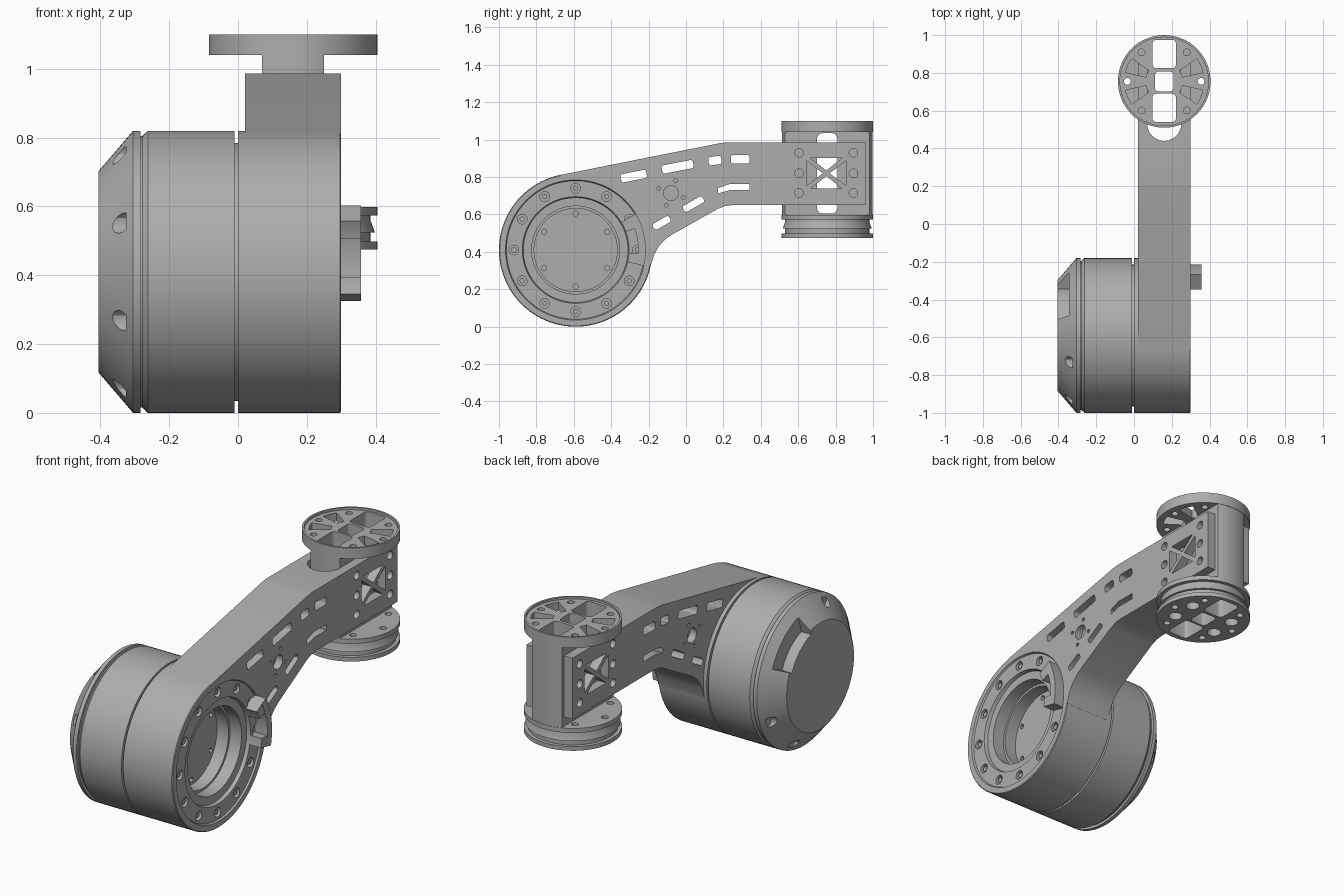
import bpy, bmesh
from math import sin, cos, pi, radians

old = bpy.data.objects.get("Cube")
if old:
    bpy.data.objects.remove(old)

metal = bpy.data.materials.new("grey_metal")
metal.use_nodes = True
GREY = (0.42, 0.42, 0.42, 1)
metal.diffuse_color = GREY
metal.node_tree.nodes["Principled BSDF"].inputs["Base Color"].default_value = GREY

HUB = (-0.59, 0.41)      # drum axis (y, z)
HEAD = (0.16, 0.755)     # wrist axis (x, y)


def prism(bm, pts, axis, lo, hi):
    """Extrude a 2D outline along x (points are y, z) or z (points are x, y)."""
    def place(p, t):
        return (t, *p) if axis == "x" else (*p, t)
    a = [bm.verts.new(place(p, lo)) for p in pts]
    b = [bm.verts.new(place(p, hi)) for p in pts]
    bm.faces.new(a)
    bm.faces.new(b[::-1])
    for i in range(len(pts)):
        j = (i + 1) % len(pts)
        bm.faces.new((a[i], b[i], b[j], a[j]))


def polar(c, r, deg):
    return (c[0] + r * cos(radians(deg)), c[1] + r * sin(radians(deg)))


def circle(c, r, n=24):
    return [polar(c, r, 360 * i / n) for i in range(n)]


def sector(c, r0, r1, a0, a1, n=12):
    angles = [a0 + (a1 - a0) * i / n for i in range(n + 1)]
    return [polar(c, r1, a) for a in angles] + [polar(c, r0, a) for a in angles[::-1]]


def slot(c, w, h, tilt=0, r=0.012):
    """Rounded rectangle, turned by tilt degrees."""
    pts = []
    for k, (sx, sy) in enumerate(((1, 1), (-1, 1), (-1, -1), (1, -1))):
        for i in range(4):
            pts.append(polar((sx * (w / 2 - r), sy * (h / 2 - r)), r, 90 * k + 30 * i))
    ct, st = cos(radians(tilt)), sin(radians(tilt))
    return [(c[0] + x * ct - y * st, c[1] + x * st + y * ct) for x, y in pts]


def finish(bm, name, angle=30):
    bmesh.ops.recalc_face_normals(bm, faces=bm.faces)
    mesh = bpy.data.meshes.new(name)
    bm.to_mesh(mesh)
    bm.free()
    mesh.materials.append(metal)
    obj = bpy.data.objects.new(name, mesh)
    bpy.context.collection.objects.link(obj)
    shade(mesh, angle)
    return obj


def shade(mesh, angle=30):
    mesh.shade_smooth()
    mesh.set_sharp_from_angle(angle=radians(angle))


def solid(name, shapes):
    """Make one object from (outline, axis, low, high) shapes."""
    bm = bmesh.new()
    for s in shapes:
        prism(bm, *s)
    return finish(bm, name)


def lathe(name, profile, centre, axis, n=96):
    """Spin (position, radius) pairs about an axis."""
    bm = bmesh.new()
    rings = []
    for t, r in profile:
        pts = circle(centre, r, n)
        rings.append([bm.verts.new((t, *p) if axis == "x" else (*p, t)) for p in pts])
    for a, b in zip(rings, rings[1:]):
        for i in range(n):
            j = (i + 1) % n
            bm.faces.new((a[i], a[j], b[j], b[i]))
    bm.faces.new(rings[0])
    bm.faces.new(rings[-1])
    return finish(bm, name)


def cut(targets, shapes, operation="DIFFERENCE"):
    cutter = solid("cutter", shapes)
    cutter.hide_render = True
    for obj in targets:
        mod = obj.modifiers.new("cut", "BOOLEAN")
        mod.operation, mod.object, mod.solver = operation, cutter, "EXACT"
        mod.use_self = True
        bpy.context.view_layer.update()
        deps = bpy.context.evaluated_depsgraph_get()
        mesh = bpy.data.meshes.new_from_object(obj.evaluated_get(deps))
        obj.modifiers.clear()
        obj.data = mesh
        shade(mesh)
    bpy.data.objects.remove(cutter)


# Motor drum: chamfered cap, grooves, hub ring and stepped recess
drum = lathe("motor_drum", [
    (-0.405, 0.293), (-0.305, 0.41), (-0.284, 0.41), (-0.284, 0.395), (-0.278, 0.395),
    (-0.262, 0.41), (-0.01, 0.41), (-0.01, 0.375), (0, 0.375), (0, 0.41), (0.296, 0.41),
    (0.3, 0.406), (0.3, 0.375), (0.29, 0.37), (0.29, 0.285), (0.27, 0.28), (0.27, 0.235),
    (0.2, 0.235), (0.2, 0.222), (0.13, 0.222)], HUB, "x")
holes = [(circle(polar(HUB, 0.33, 30 * i), 0.026, 16), "x", 0.25, 0.32) for i in range(12)]
holes += [(circle(polar(HUB, 0.195, 30 + 60 * i), 0.014, 12), "x", 0.1, 0.2) for i in range(6)]
# Cap pockets, plus the wide notch at the upper back
holes += [(circle(polar(HUB, 0.37, 22.5 + 45 * i), 0.03, 12), "x", -0.45, -0.325)
          for i in range(2, 8)]
holes.append((sector(HUB, 0.27, 0.45, 24, 73), "x", -0.45, -0.345))
cut([drum], holes)
solid("hub_bolts", [(circle(polar(HUB, 0.33, 30 * i), 0.014, 12), "x", 0.24, 0.283)
                    for i in range(12)])

# Curved connector bracket on the hub face
solid("connector_bracket", [
    (sector(HUB, 0.335, 0.375, -13, 31), "x", 0.28, 0.358),
    (sector(HUB, 0.285, 0.374, -13.1, -3), "x", 0.28, 0.357),
    (sector(HUB, 0.285, 0.374, 20, 31.1), "x", 0.28, 0.357)])

# Arm: bent plate shape wrapping the drum, with a fork at the wrist
arm = solid("arm", [([
    (-0.668, 0.812), (0.18, 0.981), (0.22, 0.986), (0.96, 0.986), (0.96, 0.65), (0.25, 0.65),
    (0.21, 0.645), (0.17, 0.63), (-0.07, 0.495), (-0.11, 0.468), (-0.145, 0.43),
    (-0.17, 0.385), (-0.187, 0.33), (-0.4, 0.35), (-0.59, 0.6)], "x", 0.02, 0.3)])
cut([arm], [(circle(HUB, 0.405, 96), "x", -0.1, 0.4)])
fork = [(0.25, 1.1), (0.07, 1.1)] + [polar((0.16, 0.53), 0.09, 180 + 15 * i) for i in range(13)]
cut([arm], [(fork, "z", 0.5, 1.1)])

windows = [slot((-0.28, 0.805), 0.14, 0.045, 11), slot((-0.045, 0.855), 0.17, 0.045, 11),
           slot((0.155, 0.888), 0.07, 0.045, 8), slot((0.29, 0.895), 0.1, 0.045),
           slot((0.04, 0.655), 0.12, 0.037, 30), slot((-0.13, 0.555), 0.1, 0.037, 30),
           [(0.17, 0.712), (0.235, 0.73), (0.34, 0.73), (0.34, 0.762), (0.23, 0.762),
            (0.17, 0.74)]]
windows += [circle((y, z), 0.023, 16) for y in (0.605, 0.895) for z in (0.715, 0.82, 0.93)]
# Four triangles leave an X-shaped brace in each fork cheek
cy, cz, w, h = 0.75, 0.82, 0.105, 0.082
for s in (1, -1):
    windows.append([(cy + s * 0.018, cz), (cy + s * w, cz + h - 0.016), (cy + s * w, cz - h + 0.016)])
    windows.append([(cy, cz + s * 0.015), (cy + w - 0.02, cz + s * h), (cy - w + 0.02, cz + s * h)])
shapes = [(p, "x", -0.1, 0.4) for p in windows]
# Blind pilot hole with four small screws, on both sides
pilot = (-0.08, 0.715)
for lo, hi in ((-0.1, 0.06), (0.26, 0.4)):
    shapes.append((circle(pilot, 0.04), "x", lo, hi))
    shapes += [(circle(polar(pilot, 0.07, 70 + 90 * i), 0.01, 10), "x", lo, hi) for i in range(4)]
cut([arm], shapes)

# Wrist: flat-sided core between a top flange and a grooved base
core = lathe("wrist_core", [(0.59, 0.243), (1.05, 0.243)], HEAD, "z")
cut([core], [([(0.07, 0.4), (0.25, 0.4), (0.25, 1.1), (0.07, 1.1)], "z", 0.5, 1.2)], "INTERSECT")
cut([core], [(slot((0.755, 0.82), 0.11, 0.43, 0, 0.03), "x", 0, 0.4)])
flange = lathe("wrist_flange", [(1.04, 0.245), (1.1, 0.245), (1.1, 0.234), (1.088, 0.234)],
               HEAD, "z")
base = lathe("wrist_base", [
    (0.475, 0.245), (0.498, 0.245), (0.498, 0.225), (0.525, 0.225), (0.525, 0.238),
    (0.56, 0.225), (0.573, 0.225), (0.573, 0.245), (0.598, 0.245)], HEAD, "z")

# Vertical shafts through the whole wrist
cut([core, flange, base], [(slot((0.16, y), d, e, 0, 0.02), "z", 0.4, 1.2)
                           for y, d, e in ((0.9, 0.125, 0.15), (0.755, 0.1, 0.105),
                                           (0.615, 0.125, 0.15))])
# Flange lightening pockets and screw holes
screws = [(circle(polar(HEAD, 0.195, a), 0.018, 16), "z", 0.4, 1.2)
          for a in (0, 52, 128, 180, 232, 308)]
pockets = [(sector(HEAD, 0.1, 0.21, a - 11, a + 11, 5), "z", 1, 1.2) for a in (24, 156, 204, 336)]
cut([flange], screws + pockets)
ports = [(circle(polar(HEAD, 0.15, a), 0.036), "z", 0.4, 0.56) for a in (28, 152, 208, 332)]
cut([base], screws + ports)
